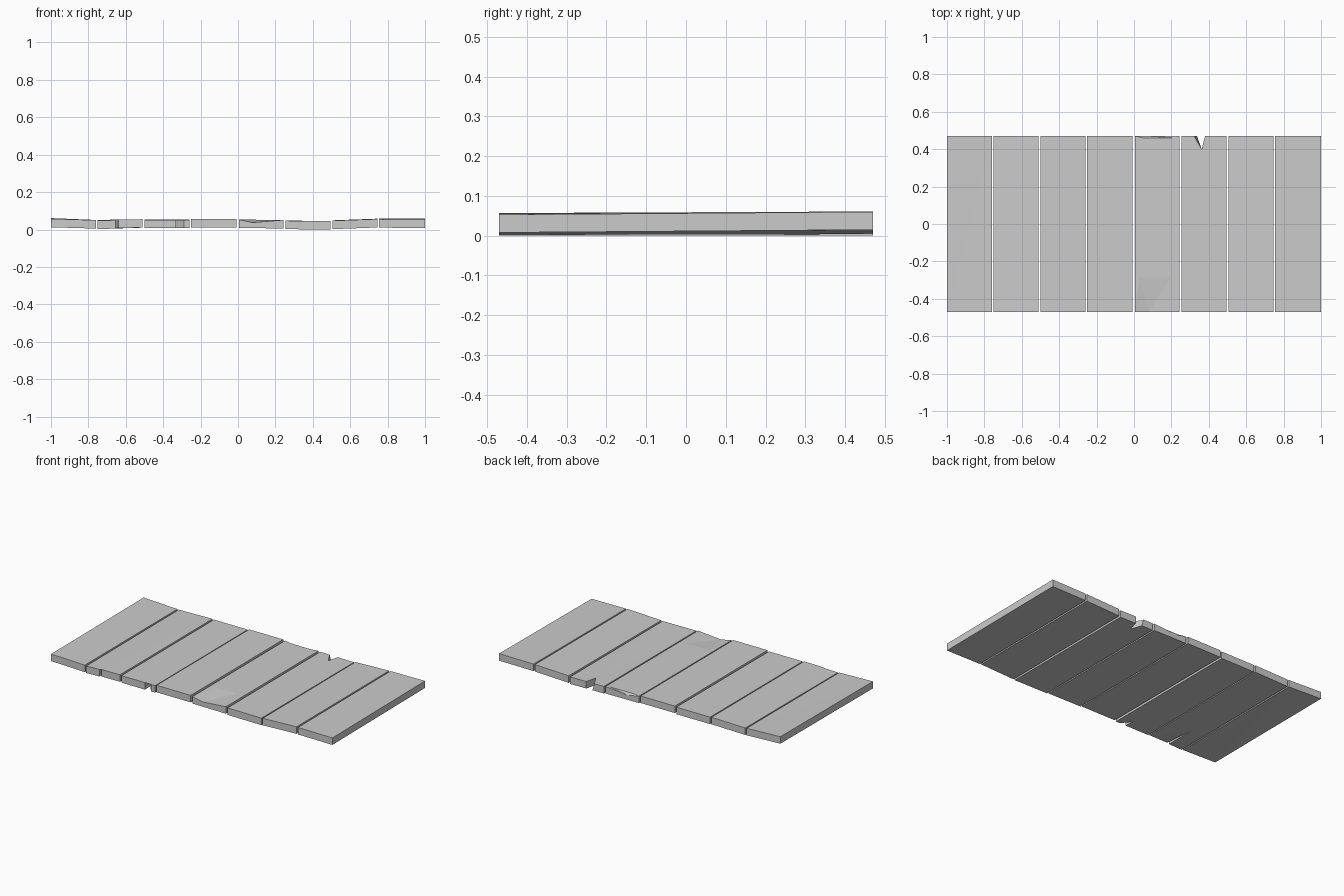
import bpy, bmesh

if "Cube" in bpy.data.objects:
    bpy.data.objects.remove(bpy.data.objects["Cube"])

Y = 0.47      # half plank length
T = 0.045     # plank thickness


def plank(name, x0, x1, z, front=(), back=(), skew=0.0, chips=()):
    """z: underside heights front-left, front-right, back-right, back-left.
    front/back: split points as (x, y[, dz]) running left-to-right / right-to-left.
    chips: (y_end, y_inner, x_low, drop) worn spots on the upper end edges."""
    fl, fr, br, bl = z

    def low(x, y):
        u, v = (x - x0) / (x1 - x0), (y + Y) / (2 * Y)
        return (fl * (1 - u) + fr * u) * (1 - v) + (bl * (1 - u) + br * u) * v

    outline = [(x0, -Y), *front, (x1, -Y), (x1, Y), *back, (x0, Y)]
    bm = bmesh.new()
    bot, top = [], []
    for i, p in enumerate(outline):
        x, y = p[:2]
        h = low(x, y) + (p[2] if len(p) > 2 else 0)
        # skew leans the first wall of a split
        s = skew if back and i == len(outline) - 2 else 0
        bot.append(bm.verts.new((x + s, y, h)))
        top.append(bm.verts.new((x, y, h + T)))
    n = len(outline)
    upper, sides = list(top), {}
    for ye, yi, xm, drop in chips:
        k = 0 if ye < 0 else n // 2
        a, b = top[k], top[k + 1]
        w = b.co.x - a.co.x
        m = bm.verts.new((xm, ye, low(xm, ye) + T - drop))
        c, d = [bm.verts.new((a.co.x + w * f, yi, low(a.co.x + w * f, yi) + T)) for f in (0.1, 0.8)]
        for f in ((a, m, c), (m, d, c), (m, b, d)):
            bm.faces.new(f)
        j = upper.index(a) + 1
        upper[j:j] = [c, d]
        sides[k] = [m]
    faces = [bm.faces.new(upper), bm.faces.new(bot[::-1])]
    for i in range(n):
        j = (i + 1) % n
        bm.faces.new([bot[i], bot[j], top[j], *sides.get(i, []), top[i]])
    bmesh.ops.triangulate(bm, faces=faces)
    bmesh.ops.recalc_face_normals(bm, faces=bm.faces[:])
    me = bpy.data.meshes.new(name)
    bm.to_mesh(me)
    bm.free()
    ob = bpy.data.objects.new(name, me)
    bpy.context.collection.objects.link(ob)


# Warped end planks
plank("plank_1", -1.0, -0.76, (0.012, 0.005, 0.006, 0.016))
plank("plank_8", 0.755, 1.0, (0.010, 0.008, 0.015, 0.013))
# Planks split at the front end
plank("plank_2", -0.75, -0.51, (0.002, 0.01, 0.01, 0.005),
      front=[(-0.656, -Y), (-0.656, -0.275), (-0.64, -Y, 0.003)])
plank("plank_3", -0.50, -0.26, (0.007, 0.007, 0.008, 0.008),
      front=[(-0.332, -Y), (-0.335, -0.41), (-0.29, -Y)])
# Plain plank
plank("plank_4", -0.25, -0.007, (0.012, 0.012, 0.012, 0.012))
# Plank with worn upper edges at both ends
plank("plank_5", 0.005, 0.243, (0.008, 0.006, 0.006, 0.008),
      chips=[(-Y, -0.285, 0.08, 0.015), (Y, 0.46, 0.08, 0.015)])
# Plank split at the back end
plank("plank_6", 0.255, 0.495, (0.002, 0.0, 0.0, 0.003),
      back=[(0.38, Y), (0.362, 0.40), (0.322, Y)], skew=0.015)
# Tilted plank
plank("plank_7", 0.505, 0.745, (0.002, 0.011, 0.013, 0.004))
